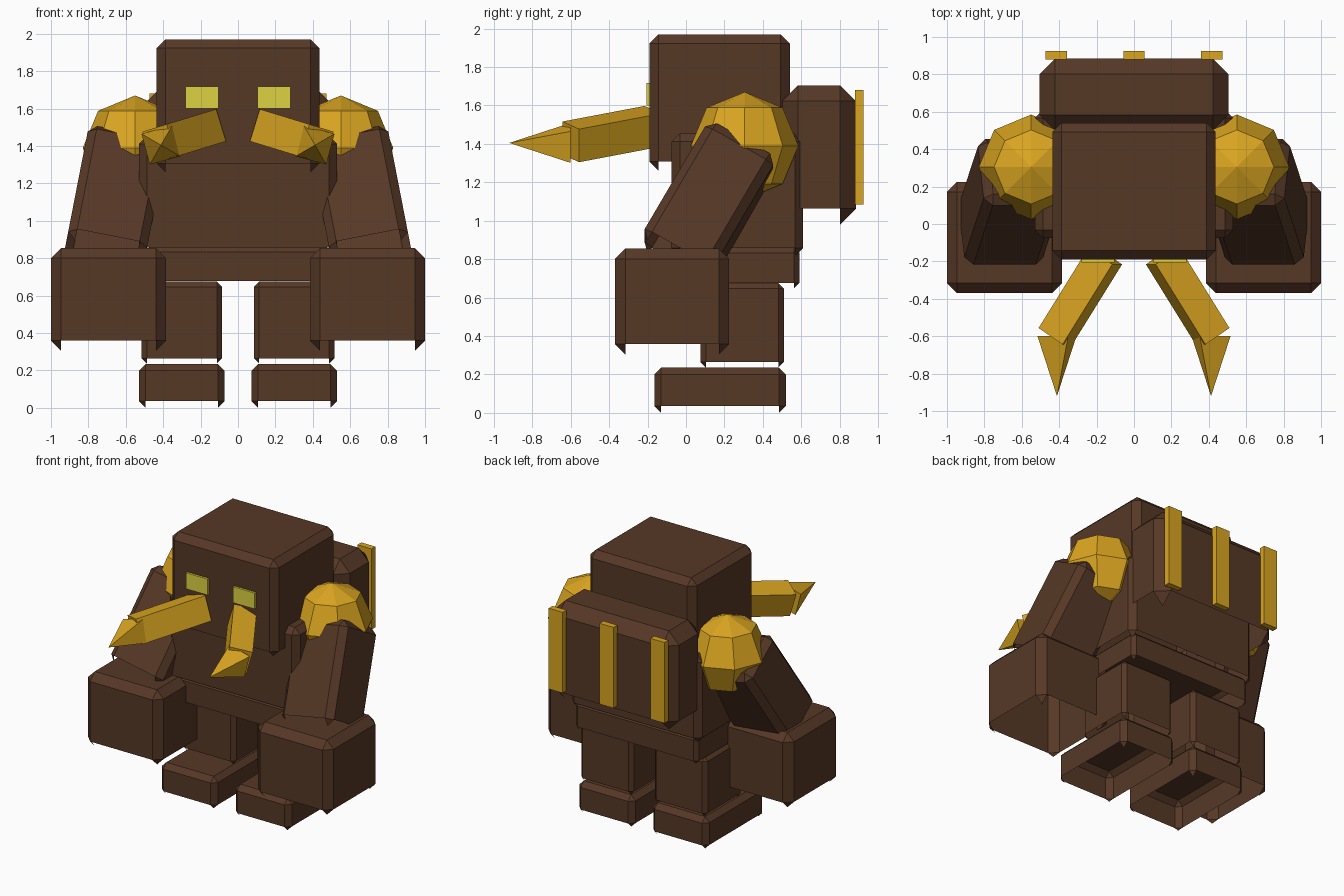
import bpy, bmesh, math
from mathutils import Matrix, Vector

if "Cube" in bpy.data.objects:
    bpy.data.objects.remove(bpy.data.objects["Cube"], do_unlink=True)


def material(name, rgb):
    linear = [((c / 255 + 0.055) / 1.055) ** 2.4 for c in rgb]
    mat = bpy.data.materials.new(name)
    mat.use_nodes = True
    mat.diffuse_color = (*linear, 1)
    mat.node_tree.nodes["Principled BSDF"].inputs["Base Color"].default_value = (*linear, 1)
    return mat


BROWN = material("dark brown", (86, 56, 38))
GOLD = material("gold", (218, 165, 32))
YELLOW = material("eye yellow", (222, 210, 66))


def finish(name, bm, mat, location, rotation=None):
    mesh = bpy.data.meshes.new(name)
    bm.to_mesh(mesh)
    bm.free()
    mesh.materials.append(mat)
    obj = bpy.data.objects.new(name, mesh)
    turn = rotation if rotation else Matrix.Identity(4)
    obj.matrix_world = Matrix.Translation(location) @ turn
    bpy.context.scene.collection.objects.link(obj)
    return obj


def block(name, mat, center, size, bevel=0, rotation=None):
    """Box; a chamfered one is hollow, open below, with pointed corners left."""
    bm = bmesh.new()
    bmesh.ops.create_cube(bm, size=1)
    bmesh.ops.scale(bm, vec=size, verts=bm.verts)
    if bevel:
        bmesh.ops.bevel(bm, geom=bm.edges[:], offset=bevel, segments=1,
                        affect='EDGES', profile=0.5)
        bm.normal_update()
        under = [f for f in bm.faces if f.normal.z < -0.1 and len(f.verts) > 3]
        bmesh.ops.delete(bm, geom=under, context='FACES')
    return finish(name, bm, mat, center, rotation)


def span(name, mat, x, y, z, bevel=0):
    """Block given by its limits on each axis."""
    limits = [sorted(v) for v in (x, y, z)]
    center = Vector([(a + b) / 2 for a, b in limits])
    return block(name, mat, center, [b - a for a, b in limits], bevel)


def rot(degrees, axis):
    return Matrix.Rotation(math.radians(degrees), 4, axis)


# Head, body and pack
span("head", BROWN, (-.435, .435), (-.19, .54), (1.26, 1.97), .047)
span("torso", BROWN, (-.53, .53), (-.075, .61), (.815, 1.455), .043)
span("pelvis", BROWN, (-.5, .5), (-.055, .59), (.65, .86), .027)
span("back_pack", BROWN, (-.505, .505), (.5, .885), (.98, 1.705), .083)

# Upright bars on the pack
for name, x in (("right", -.415), ("middle", 0), ("left", .415)):
    span(name + "_back_bar", GOLD, (x - .057, x + .057), (.88, .925), (1.085, 1.68))

for side, s in (("left", 1), ("right", -1)):
    # Legs and feet
    span(side + "_leg", BROWN, (s * .085, s * .515), (.075, .51), (.237, .675), .028)
    span(side + "_foot", BROWN, (s * .072, s * .53), (-.165, .52), (0, .235), .036)

    # Arms and hands
    block(side + "_arm", BROWN, (s * .66, .119, 1.09), (.43, .41, .72), .045,
          rot(-11 * s, 'Y') @ rot(-30, 'X'))
    span(side + "_hand", BROWN, (s * .385, s * 1), (-.37, .225), (.305, .855), .054)

    # Shoulder ball
    bm = bmesh.new()
    bmesh.ops.create_uvsphere(bm, u_segments=8, v_segments=4, radius=.28)
    finish(side + "_shoulder", bm, GOLD, (s * .55, .305, 1.39))

    # Eye
    span(side + "_eye", YELLOW, (s * .103, s * .28), (-.206, -.18), (1.6, 1.718))

    # Tusk with a pointed tip facing forward
    block(side + "_tusk", GOLD, (s * .287, -.386, 1.451), (.16, .51, .18), 0,
          rot(17 * s, 'Y') @ rot(33 * s, 'Z'))
    bm = bmesh.new()
    bmesh.ops.create_cone(bm, cap_ends=True, segments=4, radius1=.12, radius2=0, depth=.32)
    finish(side + "_tusk_tip", bm, GOLD, (s * .412, -.76, 1.405),
           rot(15 * s, 'Y') @ rot(90, 'X') @ rot(45, 'Z'))
